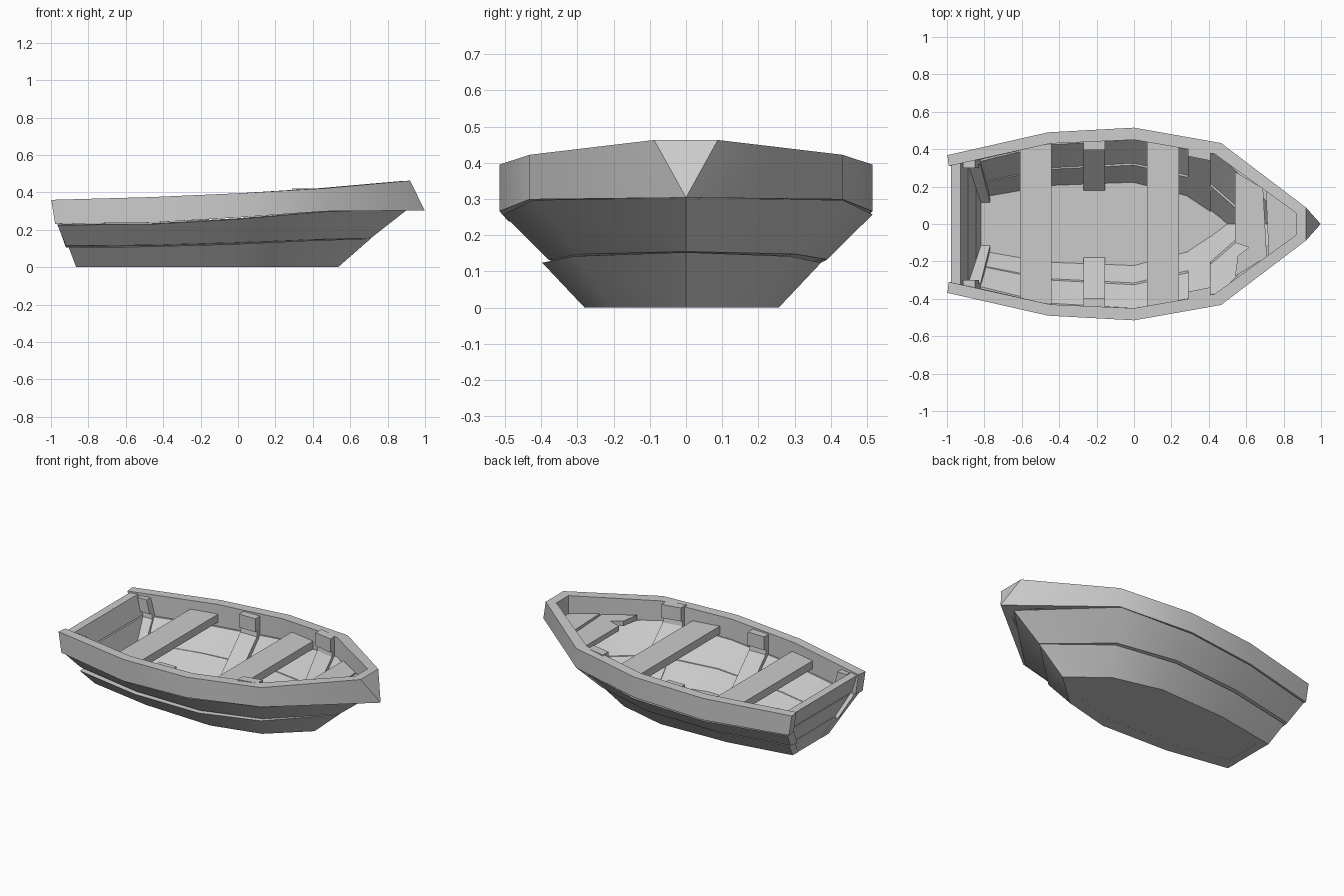
import bpy, bmesh, math

if "Cube" in bpy.data.objects:
    bpy.data.objects.remove(bpy.data.objects["Cube"])


def finish(name, bm, smooth):
    bmesh.ops.remove_doubles(bm, verts=bm.verts, dist=0.0005)
    bmesh.ops.recalc_face_normals(bm, faces=bm.faces)
    me = bpy.data.meshes.new(name)
    bm.to_mesh(me)
    bm.free()
    ob = bpy.data.objects.new(name, me)
    bpy.context.collection.objects.link(ob)
    if smooth:
        bpy.ops.object.select_all(action='DESELECT')
        ob.select_set(True)
        bpy.context.view_layer.objects.active = ob
        bpy.ops.object.shade_smooth_by_angle(angle=math.radians(30))
    return ob


def loft(name, sections, smooth=False):
    """Skin a row of equal cross-sections and cap both ends."""
    bm = bmesh.new()
    rings = [[bm.verts.new(p) for p in s] for s in sections]
    n = len(rings[0])
    for a, b in zip(rings, rings[1:]):
        for i in range(n):
            j = (i + 1) % n
            bm.faces.new((a[i], a[j], b[j], b[i]))
    bm.faces.new(rings[0])
    bm.faces.new(rings[-1])
    return finish(name, bm, smooth)


def mirrored(half):
    """Run sections stern-to-bow, then back along the other side."""
    return half + [[(x, -y, z) for x, y, z in s] for s in reversed(half)]


def slab(name, outline, z0, z1):
    return loft(name, [[(x, y, z) for x, y in outline] for z in (z0, z1)])


def strake(name, low, high, t_low, t_high, shift):
    """Thick plank round the hull; shift leans the outer skin sideways."""
    half = []
    for (xl, yl, zl), (xh, yh, zh) in zip(low, high):
        zi = max(0, zl - .01)
        if yh == 0:   # stem
            s = [(xl, 0, zl), (xh, 0, zh), (xh - .07, 0, zh), (xl - .06, 0, zi)]
        else:
            s = [(xl, yl, zl), (xh, yh, zh), (xh, yh - t_high, zh + .005), (xl, yl - t_low, zi)]
        half.append(s)
    rows = [[(x, y + (shift if i < 2 and y else 0), z) for i, (x, y, z) in enumerate(s)]
            for s in mirrored(half)]
    return loft(name, rows, True)


# Gunwale band: outer x, y, bottom z, top z, inner x, y
rail = [(-.998, .368, .232, .36, -.99, .31), (-.46, .49, .238, .375, -.45, .43),
        (0, .515, .266, .395, 0, .45), (.465, .433, .299, .422, .43, .375)]
half = []
for i, (x, y, zb, zt, xi, yi) in enumerate(rail):
    rake = .02 if i == 0 else 0
    half.append([(x + rake, y, zb), (x, y, zt), (xi, yi, zt), (xi + rake, yi, zb)])
half.append([(.998, 0, .304), (.92, .088, .463), (.865, .06, .46), (.865, .06, .304)])
loft("gunwale", mirrored(half), True)

# Overlapping hull strakes
strake("upper_strake",
       [(-.92, .265, .115), (-.46, .36, .12), (0, .385, .133), (.38, .297, .148), (.71, 0, .155)],
       [(-.965, .36, .225), (-.46, .483, .23), (0, .51, .257), (.46, .428, .297), (.9, 0, .304)],
       .065, .06, .005)
floor = [(-.865, .18), (-.46, .25), (0, .268), (.31, .19), (.535, 0)]
strake("lower_strake", [(x, y, 0) for x, y in floor],
       [(-.905, .275, .106), (-.46, .362, .11), (0, .385, .124), (.38, .298, .142), (.71, 0, .153)],
       .065, .07, -.012)

# Flat bottom
bottom = [(x, y - .02 if y else 0) for x, y in floor]
slab("floor", bottom + [(x, -y) for x, y in reversed(bottom[:-1])], 0.001, .022)


# Transom in three boards
def transom_section(z, w):
    xo = -.86 - z / 3
    return [(xo, -w, z), (xo, w, z), (xo + .05, w, z), (xo + .05, -w, z)]


for i, (z0, w0, z1, w1) in enumerate([(0, .15, .108, .25), (.112, .23, .228, .325), (.235, .335, .352, .335)]):
    loft(f"transom_board_{i + 1}", [transom_section(z0, w0), transom_section(z1, w1)])

# Cross seats
for name, x0, x1, y0, y1, top in [("rear_seat", -.61, -.44, .40, .43, .315),
                                  ("middle_seat", .07, .24, .445, .415, .335)]:
    slab(name, [(x0, -y0), (x1, -y1), (x1, y1), (x0, y0)], top - .05, top)

# Bow seat with chipped edge, and the small board ahead of it
slab("bow_seat", [(.54, .28), (.54, -.10), (.615, -.125), (.555, -.17), (.54, -.28), (.71, -.175), (.69, .19)],
     .308, .34)
slab("bow_board", [(.705, .185), (.72, -.165), (.865, -.06), (.865, .06)], .308, .345)

# Ribs with a block under the rail: aft x, fore x, wall y, foot y, top z, hull taper, rake
for name, x0, x1, wall, foot, top, taper, rake in [
        ("stern_rib", -.915, -.85, .345, .13, .345, 0, .25),
        ("middle_rib", -.27, -.155, .44, .195, .375, 0, 0),
        ("front_rib", .29, .41, .395, .12, .42, .08, 0)]:
    prof = [(wall - .045, top), (wall + .01, top), (wall + .01, top - .13), (foot + .01, .025),
            (foot - .015, .025), (wall - .03, top - .12), (wall - .025, top - .09), (wall - .045, top - .085)]
    for side, s in (("left", 1), ("right", -1)):
        loft(f"{name}_{side}", [
            [(x + rake * (top - z), s * (y + d * (1 if z < .1 else .3)), z) for y, z in prof]
            for x, d in ((x0, taper / 2), (x1, -taper / 2))])
